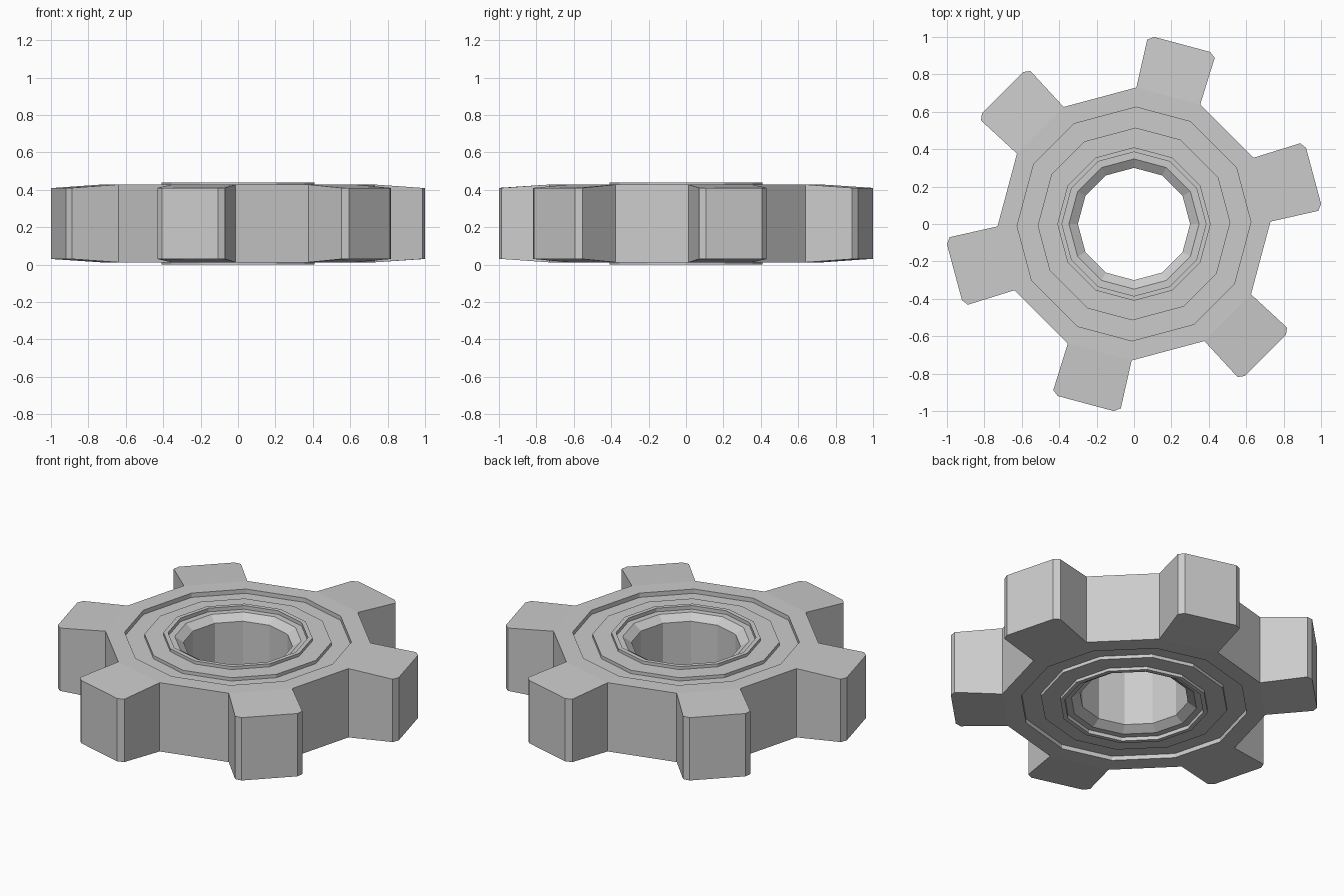
import bpy, bmesh
from math import radians, cos, sin

if "Cube" in bpy.data.objects:
    bpy.data.objects.remove(bpy.data.objects["Cube"])

H = 0.44            # total height
FACE = 0.428        # height of the flat outer rim
TIP = 0.41          # top of the tooth tips
TEETH = [15 + 60 * i for i in range(6)]

bm = bmesh.new()


def ring(r, z, half):
    """Twelve-sided ring, two points per tooth at +-half degrees."""
    return [bm.verts.new((r * cos(radians(a + s * half)), r * sin(radians(a + s * half)), z))
            for a in TEETH for s in (-1, 1)]


# stepped cross-section of the upper face, from rim to bore
profile = [(0.73, FACE, 14), (0.625, FACE, 14), (0.625, 0.402, 14), (0.515, 0.402, 14),
           (0.515, 0.422, 14), (0.41, 0.422, 15), (0.41, H, 15), (0.385, H, 15),
           (0.385, 0.418, 15), (0.348, 0.418, 15), (0.30, 0.385, 15)]
profile += [(r, H - z, h) for r, z, h in reversed(profile)]
rings = [ring(*p) for p in profile]

for a, b in zip(rings, rings[1:]):
    for i in range(12):
        j = (i + 1) % 12
        bm.faces.new((a[i], a[j], b[j], b[i]))

# outer walls between the teeth, and the teeth themselves
top, bot = rings[0], rings[-1]
tip = [(0.97, -0.187), (0.994, -0.155), (0.994, 0.155), (0.97, 0.187)]
for k, deg in enumerate(TEETH):
    i, j, n = 2 * k, 2 * k + 1, (2 * k + 2) % 12
    bm.faces.new((top[j], top[n], bot[n], bot[j]))
    c, s = cos(radians(deg)), sin(radians(deg))
    up, lo = ([bm.verts.new((u * c - v * s, u * s + v * c, z)) for u, v in tip]
              for z in (TIP, H - TIP))
    up = [top[i]] + up + [top[j]]
    lo = [bot[i]] + lo + [bot[j]]
    bm.faces.new(up)
    bm.faces.new(lo[::-1])
    for m in range(5):
        bm.faces.new((up[m], lo[m], lo[m + 1], up[m + 1]))

bmesh.ops.recalc_face_normals(bm, faces=bm.faces)
mesh = bpy.data.meshes.new("gear_wheel")
bm.to_mesh(mesh)
bm.free()
bpy.context.collection.objects.link(bpy.data.objects.new("gear_wheel", mesh))
